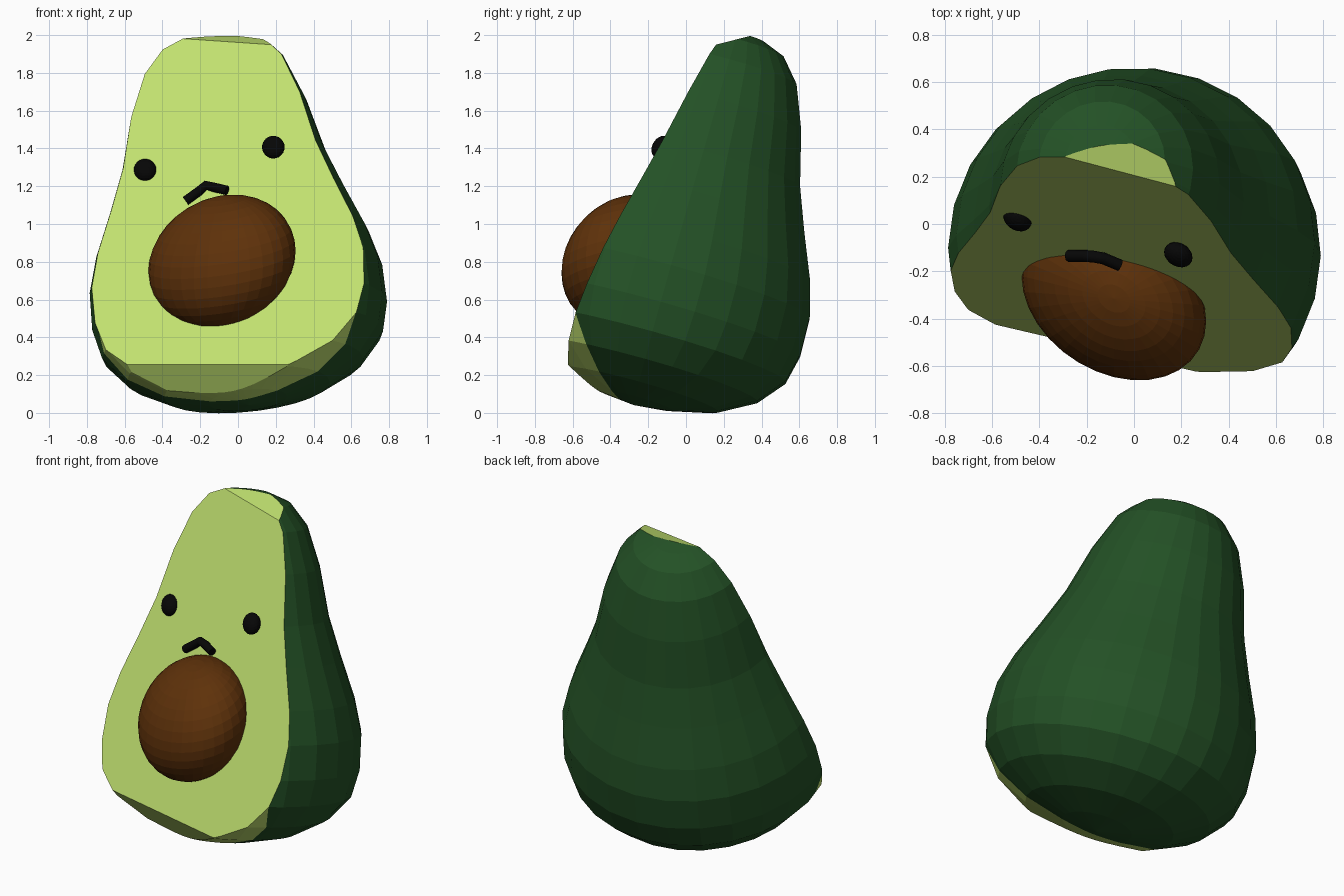
import bpy, bmesh, math
from mathutils import Vector, Matrix

if "Cube" in bpy.data.objects:
    bpy.data.objects.remove(bpy.data.objects["Cube"])

def material(name, rgb):
    m = bpy.data.materials.new(name)
    m.diffuse_color = (*rgb, 1)
    m.use_nodes = True
    m.node_tree.nodes["Principled BSDF"].inputs["Base Color"].default_value = m.diffuse_color
    return m

SKIN = material("skin_green", (0.017, 0.082, 0.019))
FLESH = material("flesh_green", (0.53, 0.75, 0.16))
BROWN = material("pit_brown", (0.112, 0.031, 0.003))
BLACK = material("face_black", (0.002, 0.002, 0.002))

# Leaning pear-shaped body: (radius, distance along axis)
BASE = Vector((0, -0.12, 0.6))
AXIS = Vector((-0.1, 0.28, 1)).normalized()
PROFILE = [(0, -.583), (.207, -.555), (.441, -.497), (.63, -.39), (.747, -.25),
           (.784, -.09), (.778, .114), (.724, .307), (.628, .54), (.54, .77),
           (.465, 1.06), (.375, 1.29), (.268, 1.415), (.15, 1.462), (0, 1.475)]

def plane(point, normal):
    return Vector(point), Vector(normal).normalized()

def plane3(a, b, c):
    a, b, c = Vector(a), Vector(b), Vector(c)
    return a, (c - a).cross(b - a).normalized()

# Flat sliced front, chamfer under it, and small chamfer at the tip
SLICE = plane((0, -0.677, 0), (-0.234, -1, 0.45))
CHAMFER = plane((0.2, -0.612, 0.26), (-0.194, -0.83, -0.56))
TIP = plane((-0.1, 0.22, 1.965), (0, -0.25, 0.97))
# Border between skin and flesh on the underside
RIM = plane3((-0.75, -0.30, 0.38), (0.67, -0.585, 0.5), (0.05, -0.35, 0.06))

def cut(bm, pl, remove=True):
    bmesh.ops.bisect_plane(bm, geom=bm.verts[:] + bm.edges[:] + bm.faces[:], dist=1e-5,
                           plane_co=pl[0], plane_no=pl[1], clear_outer=remove)
    if remove:
        bmesh.ops.holes_fill(bm, edges=[e for e in bm.edges if e.is_boundary], sides=0)

bm = bmesh.new()
rot = Vector((0, 0, 1)).rotation_difference(AXIS).to_matrix()
verts = [bm.verts.new((r, 0, s)) for r, s in PROFILE]
edges = [bm.edges.new(p) for p in zip(verts, verts[1:])]
bmesh.ops.spin(bm, geom=verts + edges, axis=(0, 0, 1), cent=(0, 0, 0),
               angle=math.tau, steps=26, use_duplicate=False)
bmesh.ops.remove_doubles(bm, verts=bm.verts[:], dist=1e-4)
for v in bm.verts:
    v.co = BASE + rot @ v.co
for pl in (SLICE, CHAMFER, TIP):
    cut(bm, pl)
cut(bm, RIM, remove=False)
bmesh.ops.recalc_face_normals(bm, faces=bm.faces[:])
for f in bm.faces:
    sliced = any(f.normal.dot(pl[1]) > 0.9995 for pl in (SLICE, CHAMFER, TIP))
    under = (f.calc_center_median() - RIM[0]).dot(RIM[1]) > 0
    f.material_index = 1 if sliced or under else 0
mesh = bpy.data.meshes.new("fruit_half")
bm.to_mesh(mesh)
bm.free()
mesh.materials.append(SKIN)
mesh.materials.append(FLESH)
bpy.context.collection.objects.link(bpy.data.objects.new("fruit_half", mesh))

def ball(name, loc, shape, mat, segs=32, rings=18):
    """Sphere stretched and sheared by a 3x3 shape matrix."""
    bpy.ops.mesh.primitive_uv_sphere_add(segments=segs, ring_count=rings, radius=1, location=loc)
    ob = bpy.context.object
    ob.name = name
    ob.data.transform(Matrix(shape).to_4x4())
    ob.data.materials.append(mat)

# Pit, leaning with the slice, and eyes
ball("pit", (-0.085, -0.315, 0.803),
     ((.39, 0, 0), (-.095, .332, 0), (.056, .076, .340)), BROWN)
EYE = ((.06, 0, 0), (-.012, .052, 0), (0, .015, .058))
ball("left_eye", (-0.492, 0.022, 1.285), EYE, BLACK, 20, 12)
ball("right_eye", (0.187, -0.13, 1.407), EYE, BLACK, 20, 12)

# Mouth: a bent rod
curve = bpy.data.curves.new("mouth", 'CURVE')
curve.dimensions = '3D'
curve.bevel_depth = 0.025
curve.bevel_resolution = 2
curve.use_fill_caps = True
spline = curve.splines.new('POLY')
points = [(-.278, -.135, 1.122), (-.205, -.135, 1.175), (-.17, -.138, 1.205),
          (-.13, -.145, 1.195), (-.058, -.175, 1.178)]
spline.points.add(len(points) - 1)
for p, co in zip(spline.points, points):
    p.co = (*co, 1)
curve.materials.append(BLACK)
bpy.context.collection.objects.link(bpy.data.objects.new("mouth", curve))
